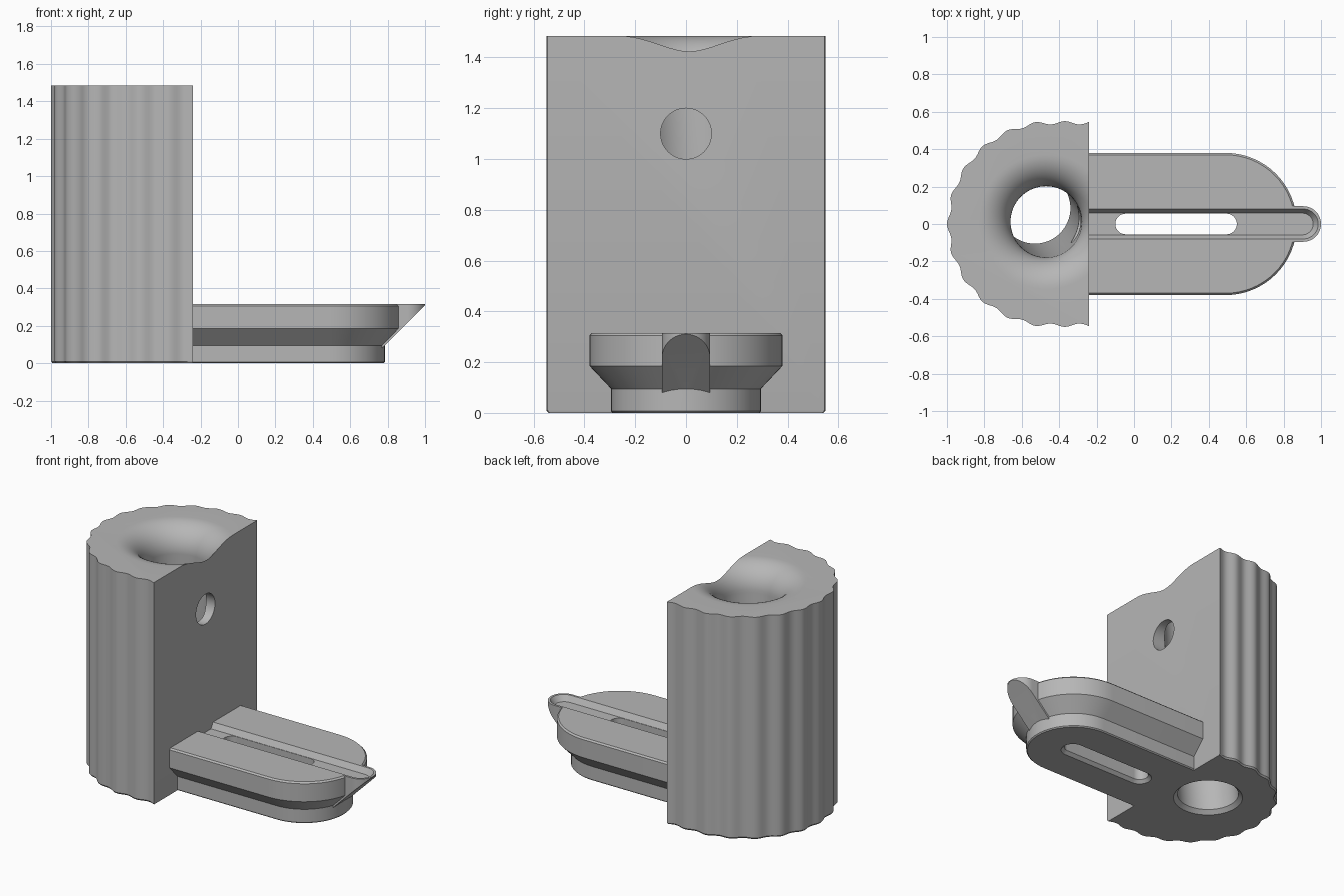
import bpy
import bmesh
from math import pi, cos, sin, radians
from mathutils import Vector

if "Cube" in bpy.data.objects:
    bpy.data.objects.remove(bpy.data.objects["Cube"])

grey = bpy.data.materials.new("matte_grey")
grey.use_nodes = True
grey.diffuse_color = (0.47, 0.47, 0.47, 1)
grey.node_tree.nodes["Principled BSDF"].inputs["Base Color"].default_value = (0.47, 0.47, 0.47, 1)


def loft(name, rings):
    """Closed solid skinned through equal-length rings."""
    bm = bmesh.new()
    loops = [[bm.verts.new(p) for p in ring] for ring in rings]
    n = len(loops[0])
    for a, b in zip(loops, loops[1:]):
        for i in range(n):
            j = (i + 1) % n
            bm.faces.new((a[i], a[j], b[j], b[i]))
    bm.faces.new(loops[0][::-1])
    bm.faces.new(loops[-1])
    bmesh.ops.recalc_face_normals(bm, faces=bm.faces)
    mesh = bpy.data.meshes.new(name)
    bm.to_mesh(mesh)
    bm.free()
    mesh.materials.append(grey)
    obj = bpy.data.objects.new(name, mesh)
    bpy.context.collection.objects.link(obj)
    return obj


def combine(obj, other, operation):
    """Apply a boolean and discard the helper."""
    mod = obj.modifiers.new("bool", "BOOLEAN")
    mod.operation, mod.solver, mod.object = operation, "EXACT", other
    bpy.context.view_layer.objects.active = obj
    bpy.ops.object.modifier_apply(modifier=mod.name)
    bpy.data.objects.remove(other)


def circle(x, y, z, r, n=64):
    return [Vector((x + r * cos(2 * pi * i / n), y + r * sin(2 * pi * i / n), z))
            for i in range(n)]


def tongue(x0, x1, r, z, round_start=False, n=32):
    """Strip along x with a round far end, and optionally a round near end."""
    def arc(cx, start):
        return [Vector((cx + r * cos(start + pi * i / n), r * sin(start + pi * i / n), z))
                for i in range(n + 1)]
    near = arc(x0, pi / 2) if round_start else [Vector((x0, r, z)), Vector((x0, -r, z))]
    return arc(x1, -pi / 2) + near


# Scalloped body: half circle running into straight sides, cut flat on the right
CX, CUT, RADIUS, TOP = -0.45, -0.24, 0.541, 1.485
half_arc = RADIUS * pi / 2
reach = half_arc + CUT - CX


def scallop(s):
    r = RADIUS + 0.009 * cos(2 * pi * s / 0.155)
    if abs(s) <= half_arc:
        a = pi - s / RADIUS
        return Vector((CX + r * cos(a), r * sin(a), 0))
    side = 1 if s > 0 else -1
    return Vector((CX + abs(s) - half_arc, side * r, 0))


outline = [scallop(-reach + 2 * reach * i / 150) for i in range(151)]
foot = [Vector((CX + (p.x - CX) * 0.985, p.y * 0.985, 0)) for p in outline]
body = loft("scalloped_body", [foot] + [[p + Vector((0, 0, z)) for p in outline]
                                        for z in (0.01, TOP)])

# Leaning bore with a chamfered mouth below and a trumpet flare on top
BORE, FLARE = 0.19, 0.17
low, high = Vector((-0.53, 0.085, 0)), Vector((-0.47, 0.012, TOP - FLARE))
rings = [circle(low.x, low.y, z, r) for z, r in ((-0.02, 0.235), (0.025, BORE))]
for i in range(13):
    a = pi / 2 * i / 12
    rings.append(circle(high.x, high.y, high.z + FLARE * sin(a),
                        BORE + FLARE * (1 - cos(a))))
rings.append(circle(high.x, high.y, TOP + 0.05, BORE + FLARE))
combine(body, loft("bore_cutter", rings), "DIFFERENCE")

# Side hole through the flat face into the bore
side = [[Vector((x, p.x, 1.1 + p.y)) for p in circle(0, 0, 0, 0.1)] for x in (-0.45, -0.15)]
combine(body, loft("side_hole_cutter", side), "DIFFERENCE")

# Tongue plate: narrow foot, flared waist, chamfered rim
START, END = -0.25, 0.49
profile = [(0.288, 0), (0.295, 0.007), (0.295, 0.095), (0.38, 0.185), (0.38, 0.305), (0.37, 0.315)]
plate = loft("tongue_plate", [tongue(START, END, r, z) for r, z in profile])

# Pouring lip with a sloped underside
lip_top = tongue(0.76, 0.905, 0.095, 0.315)
lip_under = [Vector((p.x, p.y, p.x - 0.69)) for p in lip_top]
combine(plate, loft("lip", [lip_under, lip_top]), "UNION")

# Shallow groove along the top, closed at the lip
groove = [tongue(-0.3, x, r, z) for x, r, z in
          ((0.9, 0.058, 0.278), (0.905, 0.08, 0.315), (0.905, 0.08, 0.36))]
combine(plate, loft("groove_cutter", groove), "DIFFERENCE")

# Through slot, widened at the underside
slot = [tongue(-0.045, 0.495, r, z, True) for r, z in
        ((0.095, -0.02), (0.055, 0.02), (0.055, 0.4))]
combine(plate, loft("slot_cutter", slot), "DIFFERENCE")

# Smooth curved surfaces, keep edges crisp
bpy.ops.object.select_all(action="DESELECT")
for obj in (body, plate):
    obj.select_set(True)
bpy.context.view_layer.objects.active = body
bpy.ops.object.shade_smooth_by_angle(angle=radians(28))
